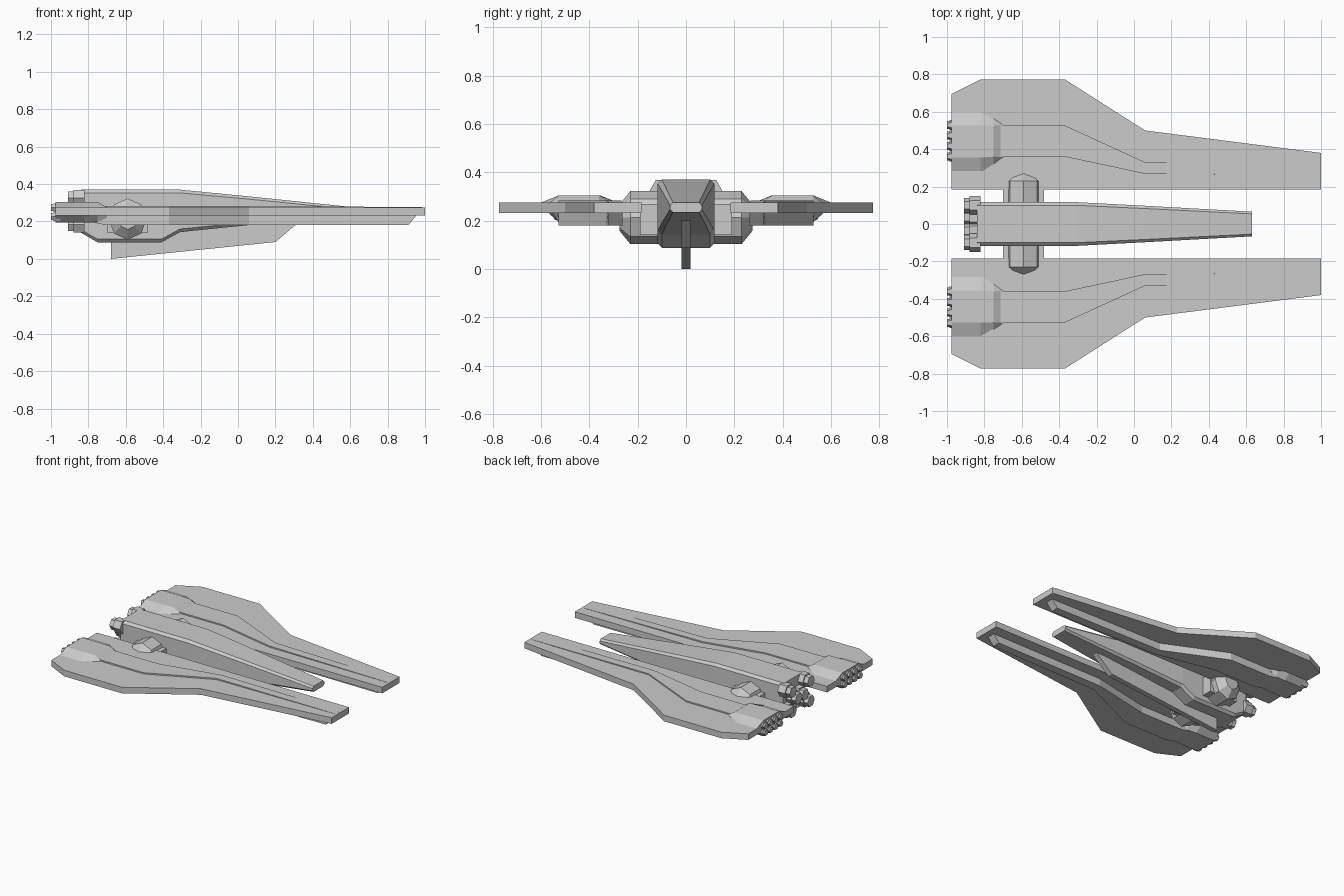
import bpy, bmesh, math
from mathutils import Matrix

cube = bpy.data.objects.get("Cube")
if cube:
    bpy.data.objects.remove(cube, do_unlink=True)

grey = bpy.data.materials.new("hull_grey")
grey.use_nodes = True
colour = (0.6, 0.6, 0.6, 1)
grey.diffuse_color = colour
bsdf = next(n for n in grey.node_tree.nodes if n.type == "BSDF_PRINCIPLED")
bsdf.inputs["Base Color"].default_value = colour


def finish(name, bm, mirror=False):
    bmesh.ops.recalc_face_normals(bm, faces=bm.faces)
    mesh = bpy.data.meshes.new(name)
    bm.to_mesh(mesh)
    bm.free()
    mesh.materials.append(grey)
    ob = bpy.data.objects.new(name, mesh)
    bpy.context.collection.objects.link(ob)
    if mirror:
        mod = ob.modifiers.new("mirror", "MIRROR")
        mod.use_axis = (False, True, False)
    return ob


def loft(name, rings, mirror=False):
    """Skin a list of equal-length point rings and cap both ends."""
    bm = bmesh.new()
    rows = [[bm.verts.new(p) for p in ring] for ring in rings]
    n = len(rows[0])
    for a, b in zip(rows, rows[1:]):
        for i in range(n):
            j = (i + 1) % n
            bm.faces.new((a[i], a[j], b[j], b[i]))
    bm.faces.new(rows[0])
    bm.faces.new(rows[-1])
    return finish(name, bm, mirror)


def nozzles(name, spots, x0, x1, radius, mirror=True):
    """Stepped hexagonal thrusters pointing to the rear."""
    bm = bmesh.new()
    mid = x0 + (x1 - x0) * 0.45
    for y, z in spots:
        for a, b, r in ((x0, mid, radius * 0.8), (mid, x1 + 0.02, radius)):
            place = Matrix.Translation(((a + b) / 2, y, z)) @ Matrix.Rotation(math.pi / 2, 4, "Y")
            bmesh.ops.create_cone(bm, cap_ends=True, segments=6, radius1=r,
                                  radius2=r, depth=b - a, matrix=place)
    return finish(name, bm, mirror)


# Central hull: chamfered box sections along x
def hull_ring(x, w, lo, hi, c):
    half = [(w - c, lo), (w, lo + c), (w, hi - c), (w - c, hi)]
    return [(x, y, z) for y, z in half] + [(x, -y, z) for y, z in reversed(half)]


loft("central_hull", [hull_ring(*s) for s in (
    (-0.84, 0.117, 0.14, 0.37, 0.017),
    (-0.75, 0.117, 0.088, 0.37, 0.017),
    (-0.41, 0.117, 0.088, 0.37, 0.017),
    (-0.31, 0.117, 0.143, 0.37, 0.017),
    (0.05, 0.098, 0.18, 0.335, 0.015),
    (0.63, 0.066, 0.235, 0.275, 0.012))])

# Keel fin under the hull
fin = [(-0.68, 0), (0.2, 0.09), (0.33, 0.2), (-0.68, 0.2)]
loft("keel_fin", [[(x, y, z) for x, z in fin] for y in (-0.018, 0.018)])


# Side pods: octagonal drums with tapered ends, on a mounting block
def drum_ring(y, r):
    return [(-0.59 + 0.93 * r * math.sin(k * math.pi / 4), y,
             0.213 + r * math.cos(k * math.pi / 4)) for k in range(8)]


loft("side_pod", [drum_ring(*s) for s in
                  ((0.05, 0.11), (0.23, 0.11), (0.275, 0.055))], True)
block = [(-0.7, 0.14), (-0.48, 0.14), (-0.48, 0.27), (-0.7, 0.27)]
loft("pod_mount", [[(x, y, z) for x, z in block] for y in (0.05, 0.19)], True)

# Wing plates
plan = [(-0.975, 0.185), (-0.975, 0.695), (-0.82, 0.773), (-0.37, 0.773),
        (0.06, 0.5), (1.0, 0.38), (1.0, 0.185)]
loft("wing_plate", [[(x, y, z) for x, y in plan] for z in (0.232, 0.275)], True)


# Spine running through each wing, a low step above and a deep bar below
def spine_ring(x, y0, y1, lo, hi, nose=0):
    return [(x, y0, lo), (x, y1, lo), (x + nose, y1, hi), (x + nose, y0, hi)]


loft("wing_spine", [spine_ring(*s) for s in (
    (-0.8, 0.36, 0.527, 0.2, 0.284),
    (-0.7, 0.36, 0.527, 0.18, 0.284),
    (-0.37, 0.36, 0.527, 0.18, 0.284),
    (0.06, 0.268, 0.33, 0.18, 0.284),
    (0.91, 0.263, 0.32, 0.18, 0.276, 0.08))], True)


# Rear nacelle swelling above and below each wing
def nacelle_ring(x, y0, y1, inset, lo, hi):
    mid = 0.25
    return [(x, y0, mid + 0.02), (x, y0 + inset, hi), (x, y1 - inset, hi),
            (x, y1, mid + 0.02), (x, y1 - inset, lo), (x, y0 + inset, lo)]


loft("rear_nacelle", [nacelle_ring(*s) for s in (
    (-0.975, 0.27, 0.612, 0.085, 0.195, 0.305),
    (-0.82, 0.27, 0.612, 0.085, 0.195, 0.305),
    (-0.75, 0.315, 0.57, 0.045, 0.195, 0.305),
    (-0.7, 0.35, 0.537, 0.008, 0.22, 0.275))], True)

# Thrusters
nozzles("wing_thrusters", [(0.445 + dy, 0.25 + dz) for dy in (-0.084, -0.028, 0.028, 0.084)
                           for dz in (-0.024, 0.024)], -1.0, -0.97, 0.027)
nozzles("main_thrusters", [(0.1, 0.325), (0.1, 0.185), (0.037, 0.255)], -0.91, -0.84, 0.05)
